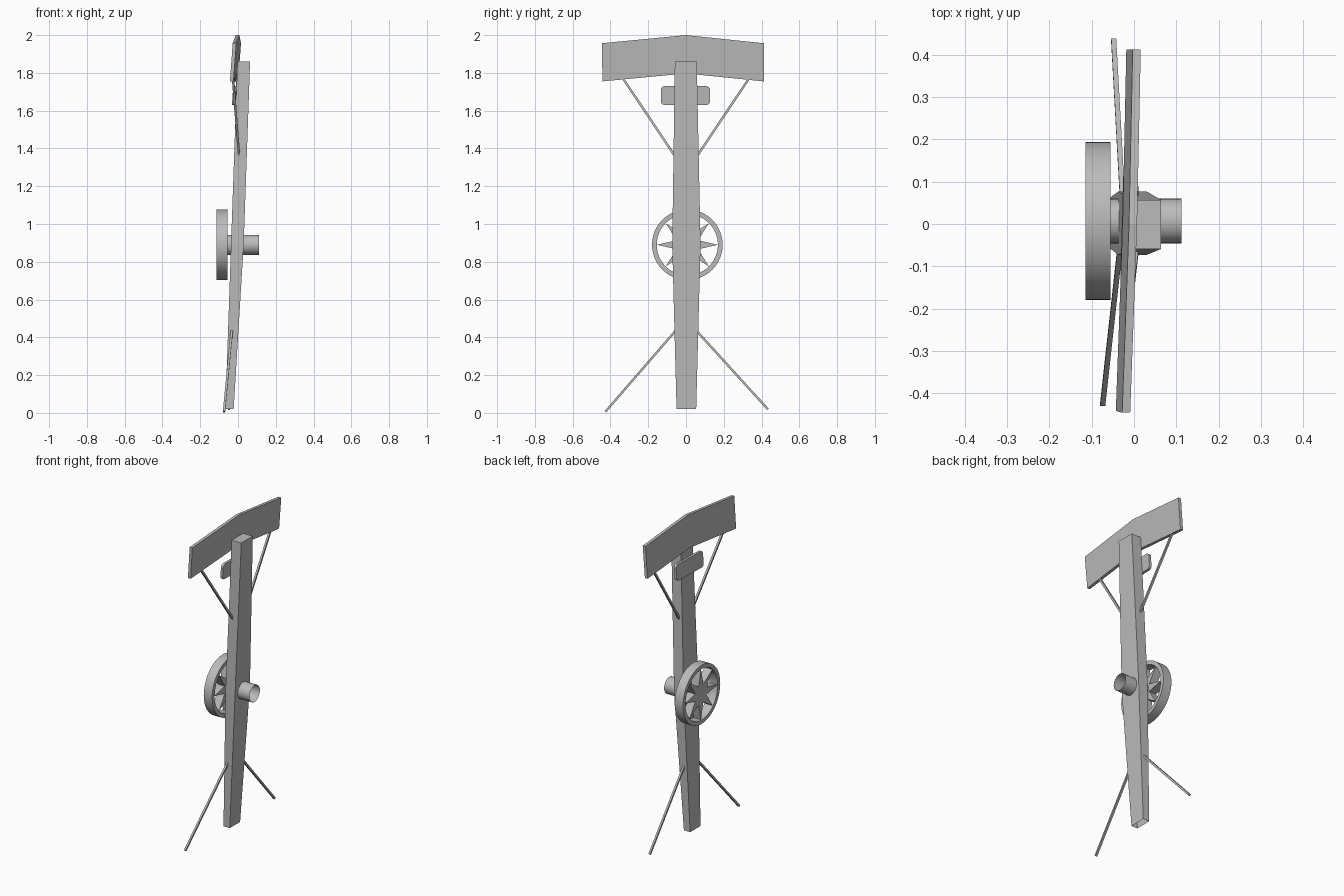
import bpy, bmesh, math
from mathutils import Vector

cube = bpy.data.objects.get("Cube")
if cube:
    bpy.data.objects.remove(cube)

grey = bpy.data.materials.new("plain grey")
grey.use_nodes = True
grey.diffuse_color = (0.5, 0.5, 0.5, 1)
grey.node_tree.nodes["Principled BSDF"].inputs["Base Color"].default_value = (0.5, 0.5, 0.5, 1)


def make(name, bm, smooth=False):
    """Turn a bmesh into a named grey object."""
    bmesh.ops.recalc_face_normals(bm, faces=bm.faces)
    mesh = bpy.data.meshes.new(name)
    bm.to_mesh(mesh)
    bm.free()
    mesh.materials.append(grey)
    obj = bpy.data.objects.new(name, mesh)
    bpy.context.collection.objects.link(obj)
    if smooth:
        bpy.ops.object.select_all(action='DESELECT')
        obj.select_set(True)
        bpy.context.view_layer.objects.active = obj
        bpy.ops.object.shade_smooth_by_angle()
    return obj


def loft(bm, rings, closed=False, caps=(True, True)):
    """Skin rings of points; optionally join last to first, or cap the ends."""
    loops = [[bm.verts.new(p) for p in ring] for ring in rings]
    pairs = list(zip(loops, loops[1:])) + ([(loops[-1], loops[0])] if closed else [])
    for a, b in pairs:
        for i in range(len(a)):
            j = (i + 1) % len(a)
            bm.faces.new((a[i], a[j], b[j], b[i]))
    if not closed:
        for use, loop in zip(caps, (loops[0], loops[-1])):
            if use:
                bm.faces.new(loop)


def circle(x, radius, n=48, inner=None):
    """Circle across the axle; an inner radius makes it a star."""
    pts = []
    for i in range(n):
        r = inner if inner and i % 2 else radius
        a = 2 * math.pi * i / n
        pts.append((x, AXLE_Y + r * math.cos(a), AXLE_Z + r * math.sin(a)))
    return pts


def leaning_plate(name, outline, x, z0, thickness):
    """Plate with a (y, z) outline, slightly turned and leaning like the post."""
    bm = bmesh.new()
    loft(bm, [[(x + t + 0.029 * y + 0.075 * (z - z0), y, z) for y, z in outline]
              for t in (0, thickness)])
    return make(name, bm)


def rod(name, start, end, width=0.012):
    """Square rod between two points."""
    a, b = Vector(start), Vector(end)
    u = (b - a).normalized().cross(Vector((1, 0, 0))).normalized()
    v = (b - a).normalized().cross(u)
    h = width / 2
    bm = bmesh.new()
    loft(bm, [[p + u * h * i + v * h * j for i, j in ((-1, -1), (1, -1), (1, 1), (-1, 1))]
              for p in (a, b)])
    return make(name, bm)


AXLE_Y, AXLE_Z = 0.007, 0.89

# Tapered post, open at the foot
bm = bmesh.new()
levels = [(0.02, -0.067, -0.023, -0.05, 0.054),
          (0.89, -0.037, 0.03, -0.073, 0.077),
          (1.86, -0.003, 0.064, -0.059, 0.057)]
loft(bm, [[(x0, y0, z), (x1, y0, z), (x1, y1, z), (x0, y1, z)]
          for z, x0, x1, y0, y1 in levels], caps=(False, True))
make("post", bm)

# Bent crossboard on top
leaning_plate("crossboard",
              [(-0.446, 1.957), (0, 2.0), (0.412, 1.957),
               (0.412, 1.755), (0, 1.797), (-0.442, 1.755)], -0.015, 1.957, 0.019)

# Small rounded plate behind the post
outline = []
for k, (cy, cz) in enumerate([(0.107, 1.71), (-0.113, 1.71), (-0.113, 1.65), (0.107, 1.65)]):
    for s in range(5):
        a = math.radians(90 * k + 22.5 * s)
        outline.append((cy + 0.02 * math.cos(a), cz + 0.02 * math.sin(a)))
leaning_plate("small_plate", outline, -0.025, 1.68, 0.016)

# Wheel rim
X0, X1, R_IN, R_OUT = -0.115, -0.056, 0.162, 0.187
bm = bmesh.new()
loft(bm, [circle(X0, R_OUT), circle(X1, R_OUT), circle(X1, R_IN), circle(X0, R_IN)], closed=True)
make("wheel_rim", bm, smooth=True)

# Eight-pointed star of spokes
bm = bmesh.new()
loft(bm, [circle(x, R_IN, 16, 0.062) for x in (X0 + 0.005, X1 - 0.002)])
make("wheel_star", bm)

# Open axle tube
bm = bmesh.new()
loft(bm, [circle(x, 0.053, 32) for x in (X1, 0.112)], caps=(False, False))
make("axle_tube", bm, smooth=True)

# Crossboard braces and splayed legs
for side, label in ((-1, "front"), (1, "back")):
    rod(label + "_brace", (-0.016 + 0.01 * side, 0.33 * side, 1.765),
        (0.005, 0.062 * side, 1.365))
    rod(label + "_leg", (-0.061 + 0.013 * side, 0.004 + 0.43 * side, 0.013 + 0.006 * side),
        (-0.03 + 0.003 * side, 0.055 * side, 0.435))
